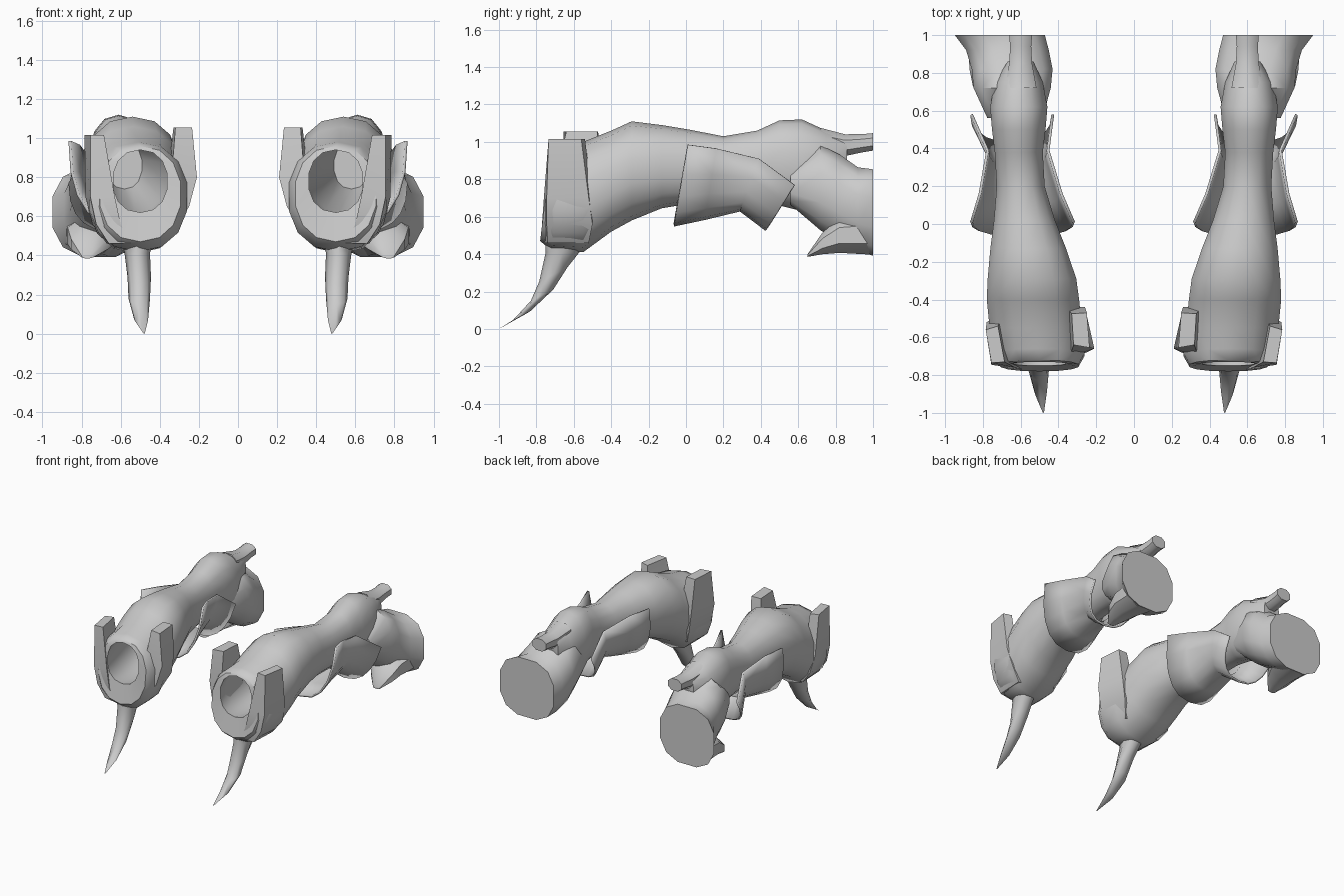
import bpy, bmesh, math
from mathutils import Vector


def finish(name, bm, angle=45, solid=0, normals=True):
    """Make a mirrored, smooth-shaded object from a bmesh."""
    if normals:
        bmesh.ops.recalc_face_normals(bm, faces=bm.faces)
    me = bpy.data.meshes.new(name)
    bm.to_mesh(me)
    bm.free()
    ob = bpy.data.objects.new(name, me)
    bpy.context.collection.objects.link(ob)
    bpy.ops.object.select_all(action='DESELECT')
    ob.select_set(True)
    bpy.context.view_layer.objects.active = ob
    bpy.ops.object.shade_smooth_by_angle(angle=math.radians(angle))
    if solid:
        s = ob.modifiers.new("thickness", 'SOLIDIFY')
        s.thickness = solid
        s.offset = 0
    m = ob.modifiers.new("pair", 'MIRROR')
    m.use_axis[0] = True
    m.use_mirror_merge = False
    return ob


def skin(bm, rows, closed=True, caps=(True, True)):
    """Bridge rows of points into a surface."""
    rings = [[bm.verts.new(p) for p in r] for r in rows]
    n = len(rings[0])
    for a, b in zip(rings, rings[1:]):
        for i in range(n if closed else n - 1):
            j = (i + 1) % n
            bm.faces.new((a[i], a[j], b[j], b[i]))
    if closed:
        for use, r in zip(caps, (rings[0], rings[-1])):
            if use:
                bm.faces.new(r)


def ring_y(y, cx, rx, z0, z1, n=12, power=0.9, lean=0):
    """Rounded cross-section facing along y; lean pushes the bottom forward."""
    pts = []
    for i in range(n):
        a = 2 * math.pi * (i + 0.5) / n
        c, s = math.cos(a), math.sin(a)
        c = math.copysign(abs(c) ** power, c)
        s = math.copysign(abs(s) ** power, s)
        pts.append(Vector((cx + rx * c, y + lean * s, (z0 + z1) / 2 + (z1 - z0) / 2 * s)))
    return pts


def loft_y(name, sections, caps=(True, True), n=12, power=0.9, angle=45):
    bm = bmesh.new()
    skin(bm, [ring_y(*s[:5], n, power, s[5] if len(s) > 5 else 0) for s in sections], caps=caps)
    return finish(name, bm, angle)


# Main sleeve: inner recess, front rim, then long tapering body
loft_y("sleeve_body", [
    (0.15, 0.58, 0.09, 0.74, 0.98), (-0.30, 0.53, 0.17, 0.62, 1.02),
    (-0.60, 0.50, 0.17, 0.60, 0.95), (-0.74, 0.50, 0.14, 0.62, 0.94, 0.01),
    (-0.75, 0.50, 0.21, 0.47, 0.96, 0.03), (-0.69, 0.51, 0.255, 0.42, 0.98, 0.03),
    (-0.55, 0.52, 0.25, 0.41, 1.00), (-0.40, 0.535, 0.25, 0.52, 1.06),
    (-0.29, 0.54, 0.24, 0.58, 1.11), (-0.13, 0.56, 0.205, 0.645, 1.09),
    (0.02, 0.58, 0.165, 0.67, 1.065), (0.20, 0.60, 0.13, 0.67, 1.03),
    (0.38, 0.61, 0.13, 0.68, 1.06), (0.50, 0.61, 0.145, 0.66, 1.115),
    (0.62, 0.61, 0.155, 0.63, 1.12), (0.75, 0.61, 0.13, 0.68, 1.06),
    (0.86, 0.60, 0.07, 0.80, 1.03)], n=14)

# Narrow upper prong at the rear
loft_y("rear_prong", [(0.72, 0.60, 0.09, 0.93, 1.08), (0.85, 0.60, 0.065, 0.92, 1.045),
                      (0.94, 0.60, 0.06, 0.94, 1.045), (1.0, 0.60, 0.065, 0.95, 1.05)], n=8)

# Large rounded rear end
loft_y("rear_pad", [(0.56, 0.63, 0.15, 0.66, 0.86), (0.72, 0.645, 0.21, 0.52, 0.99),
                    (0.82, 0.645, 0.22, 0.46, 0.94), (0.92, 0.67, 0.225, 0.41, 0.87),
                    (1.0, 0.71, 0.245, 0.385, 0.86)], power=0.8)

# Pointed lip under the rear end
loft_y("rear_lip", [(0.65, 0.77, 0.03, 0.385, 0.40), (0.73, 0.76, 0.10, 0.395, 0.52),
                    (0.82, 0.75, 0.13, 0.40, 0.60), (0.98, 0.73, 0.16, 0.39, 0.62)], n=8)

# Curved hanging spike
bm = bmesh.new()
rows = []
for y, x, z, rx, ry in [(-0.62, 0.52, 0.52, 0.09, 0.13), (-0.66, 0.515, 0.41, 0.065, 0.09),
                        (-0.71, 0.505, 0.29, 0.06, 0.075), (-0.77, 0.505, 0.18, 0.055, 0.06),
                        (-0.88, 0.495, 0.07, 0.035, 0.045), (-0.995, 0.48, 0.003, 0.004, 0.005)]:
    rows.append([(x + rx * math.cos(i * math.pi / 4), y + ry * math.sin(i * math.pi / 4),
                  z + 0.5 * ry * math.sin(i * math.pi / 4) * (z < 0.4)) for i in range(8)])
# keep the tip on the ground
rows[-1] = [(x, y, max(z, 0)) for x, y, z in rows[-1]]
skin(bm, rows)
finish("hanging_spike", bm, 60)


def side_tab(name, levels):
    """Upright plate from levels of z, four corner points in plan."""
    bm = bmesh.new()
    skin(bm, [[(x, y, z) for x, y in pts] for z, pts in levels])
    finish(name, bm, 35)


# Upright tabs on both sides of the opening
side_tab("inner_tab", [
    (0.52, [(0.34, -0.69), (0.40, -0.69), (0.40, -0.50), (0.34, -0.50)]),
    (0.65, [(0.25, -0.68), (0.35, -0.69), (0.35, -0.46), (0.28, -0.44)]),
    (0.80, [(0.21, -0.66), (0.34, -0.70), (0.36, -0.44), (0.26, -0.44)]),
    (1.055, [(0.235, -0.655), (0.32, -0.64), (0.33, -0.475), (0.25, -0.47)])])
side_tab("outer_tab", [
    (0.46, [(0.55, -0.76), (0.66, -0.74), (0.67, -0.52), (0.60, -0.52)]),
    (0.56, [(0.60, -0.77), (0.725, -0.745), (0.745, -0.50), (0.65, -0.50)]),
    (0.70, [(0.63, -0.76), (0.755, -0.745), (0.78, -0.52), (0.70, -0.50)]),
    (1.015, [(0.685, -0.73), (0.755, -0.735), (0.785, -0.56), (0.72, -0.54)])])

# Flared wrap open at the top: top y, bottom y, centre x, half width, top z, bottom z
bm = bmesh.new()
rows = []
for yt, yb, cx, w, zt, zb in [(0.01, -0.065, 0.59, 0.27, 0.985, 0.555), (0.16, 0.10, 0.60, 0.215, 0.965, 0.59),
                              (0.39, 0.29, 0.615, 0.16, 0.91, 0.635), (0.58, 0.43, 0.645, 0.215, 0.77, 0.53)]:
    row = []
    for i in range(11):
        a = math.pi * i / 10
        s = math.sin(a) ** 0.85
        c = math.copysign(abs(math.cos(a)) ** 0.8, math.cos(a))
        row.append((cx + w * c, yt + (yb - yt) * s, zt + (zb - zt) * s))
    rows.append(row)
skin(bm, rows, closed=False)
finish("flared_wrap", bm, 45, solid=0.015)
